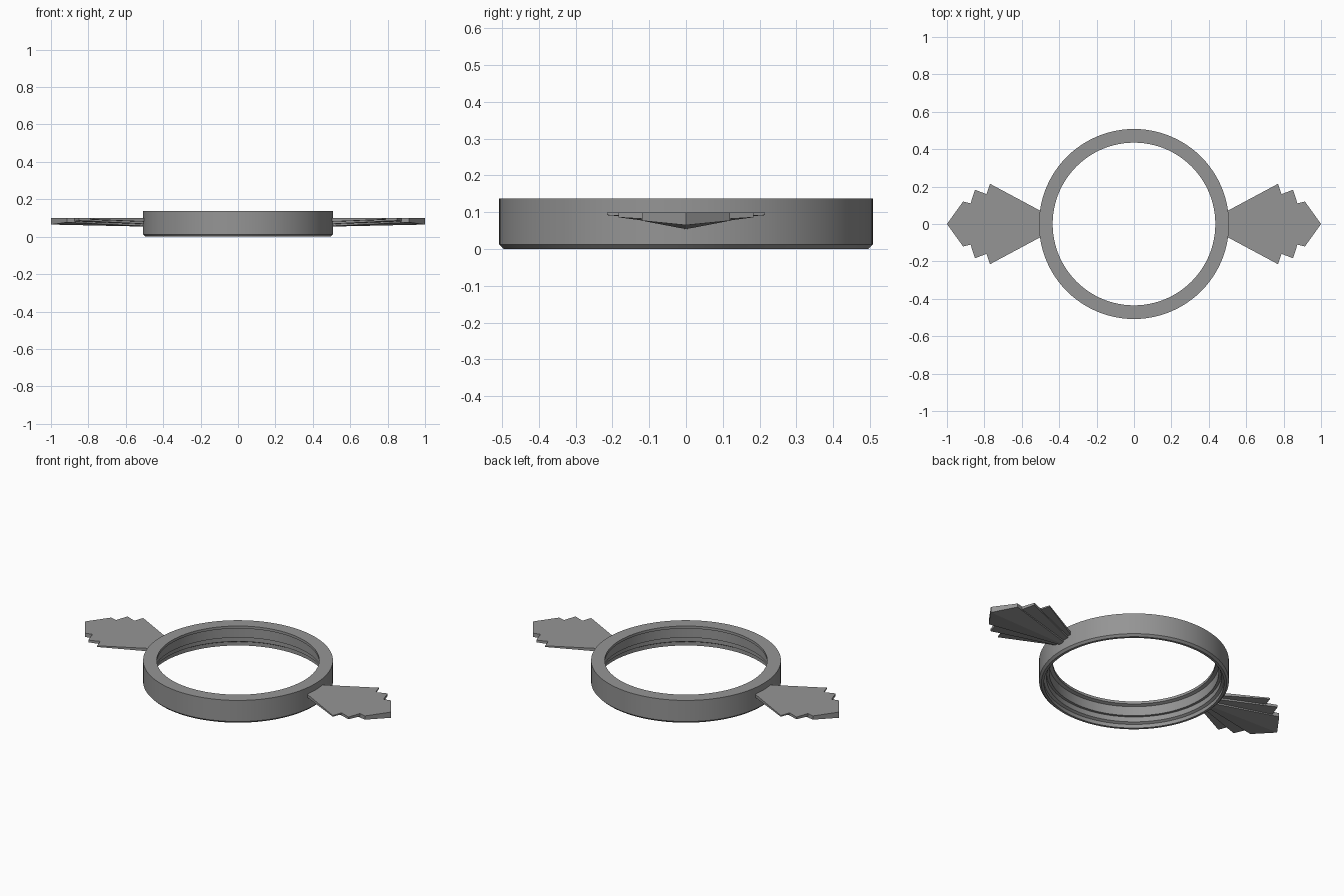
import bpy, bmesh, math

cube = bpy.data.objects.get("Cube")
if cube:
    bpy.data.objects.remove(cube)

grey = bpy.data.materials.new("metal_grey")
grey.use_nodes = True
colour = (0.3, 0.3, 0.3, 1)
grey.diffuse_color = colour
grey.node_tree.nodes["Principled BSDF"].inputs["Base Color"].default_value = colour


def finish(name, bm):
    bmesh.ops.recalc_face_normals(bm, faces=bm.faces)
    mesh = bpy.data.meshes.new(name)
    bm.to_mesh(mesh)
    bm.free()
    mesh.materials.append(grey)
    obj = bpy.data.objects.new(name, mesh)
    bpy.context.collection.objects.link(obj)
    return obj


# Ring: closed profile (radius, height) with stepped inner wall, spun round z
def ring(name, profile, segments=96):
    bm = bmesh.new()
    loops = []
    for i in range(segments):
        a = math.tau * i / segments
        loops.append([bm.verts.new((r * math.cos(a), r * math.sin(a), z)) for r, z in profile])
    n = len(profile)
    for i in range(segments):
        p, q = loops[i], loops[(i + 1) % segments]
        for j in range(n):
            k = (j + 1) % n
            bm.faces.new((p[j], q[j], q[k], p[k]))
    obj = finish(name, bm)
    bpy.context.view_layer.objects.active = obj
    obj.select_set(True)
    bpy.ops.object.shade_smooth_by_angle(angle=math.radians(30))
    obj.select_set(False)


ring("ring", [(0.508, 0.137), (0.508, 0.012), (0.496, 0), (0.482, 0),
              (0.482, 0.022), (0.468, 0.03), (0.468, 0.06), (0.453, 0.06),
              (0.453, 0.115), (0.435, 0.122), (0.435, 0.137)])


# Feather: half outline, keeled underside, mirrored across the wing axis
TOP = 0.099


def feather(name, side, root, corner, tip, keel, edge):
    """keel and edge give the underside height at the root and at the end."""
    bm = bmesh.new()
    for s in (1, -1):
        half = [(0.49, 0, keel[0]), (0.49, root, edge[0]),
                (corner[0], corner[1], edge[1]), (tip, 0, keel[1])]
        top = [bm.verts.new((side * x, s * y, TOP)) for x, y, z in half]
        low = [bm.verts.new((side * x, s * y, z)) for x, y, z in half]
        bm.faces.new(top)
        bm.faces.new(low)
        for i in range(3):
            bm.faces.new((top[i], top[i + 1], low[i + 1], low[i]))
    bmesh.ops.remove_doubles(bm, verts=bm.verts, dist=0.0001)
    finish(name, bm)


for label, side in (("left", 1), ("right", -1)):
    feather(label + "_centre_feather", side, 0.015, (0.914, 0.12), 1.0,
            (0.054, 0.065), (0.057, 0.077))
    feather(label + "_middle_feather", side, 0.045, (0.85, 0.183), 0.91,
            (0.066, 0.075), (0.068, 0.086))
    feather(label + "_outer_feather", side, 0.065, (0.77, 0.215), 0.84,
            (0.078, 0.085), (0.08, 0.092))
